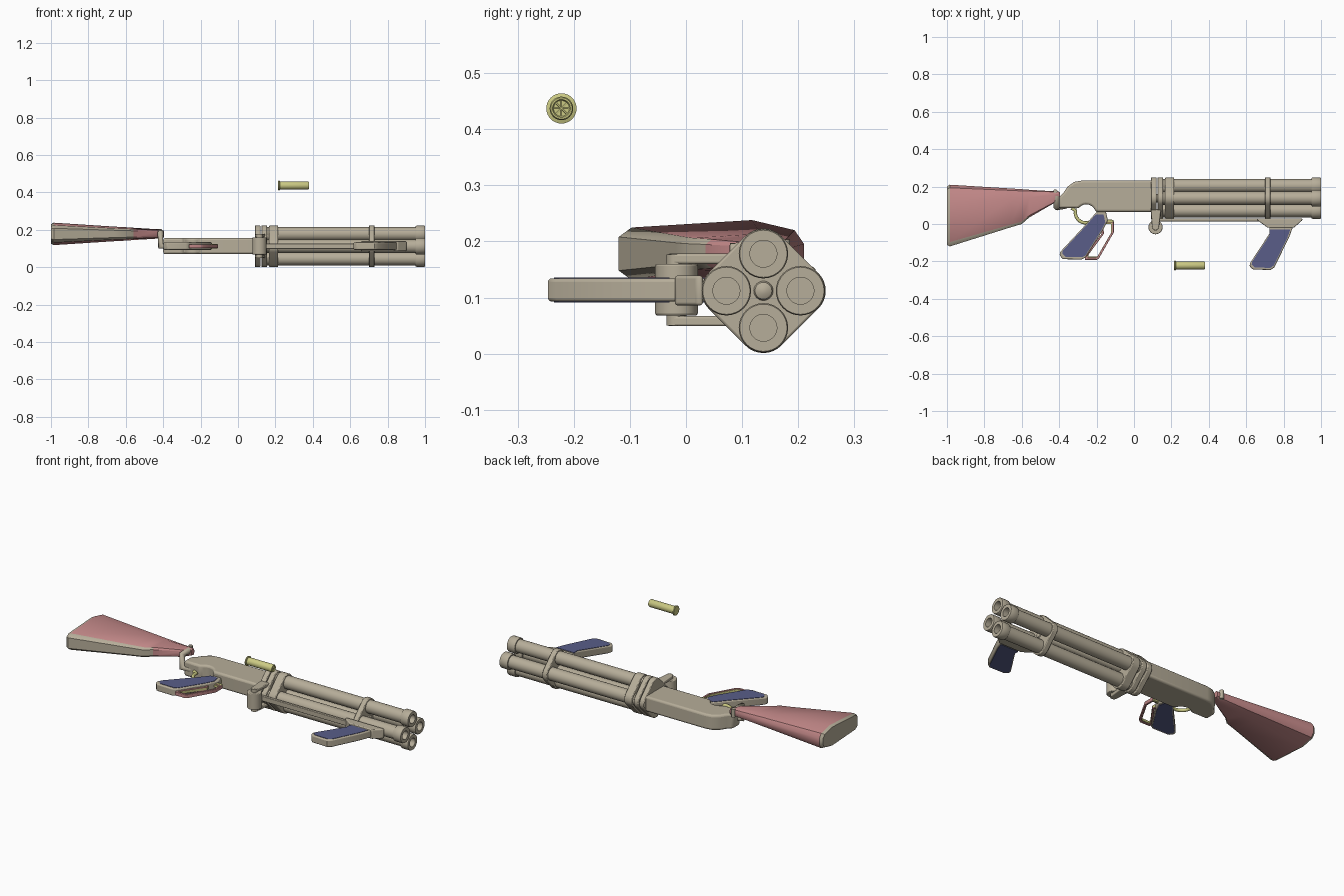
import bpy, bmesh, math
from mathutils import Vector

if "Cube" in bpy.data.objects:
    bpy.data.objects.remove(bpy.data.objects["Cube"])


def material(name, rgb):
    m = bpy.data.materials.new(name)
    m.use_nodes = True
    m.diffuse_color = (*rgb, 1)
    m.node_tree.nodes["Principled BSDF"].inputs["Base Color"].default_value = (*rgb, 1)
    return m


TAN = material("warm grey metal", (0.47, 0.42, 0.32))
PINK = material("dusty pink", (0.55, 0.25, 0.25))
BLUE = material("slate blue", (0.10, 0.11, 0.25))
YELLOW = material("pale yellow", (0.60, 0.59, 0.23))
AXIS_Y, AXIS_Z, OFFSET = 0.138, 0.112, 0.066
DIRS = [(math.cos(a * math.pi / 2), math.sin(a * math.pi / 2)) for a in range(4)]


def finish(name, bm, mats, bevel=0.0, segments=3):
    bmesh.ops.recalc_face_normals(bm, faces=bm.faces)
    me = bpy.data.meshes.new(name)
    bm.to_mesh(me)
    bm.free()
    ob = bpy.data.objects.new(name, me)
    bpy.context.collection.objects.link(ob)
    for m in mats:
        me.materials.append(m)
    bpy.ops.object.select_all(action='DESELECT')
    ob.select_set(True)
    bpy.context.view_layer.objects.active = ob
    bpy.ops.object.shade_smooth_by_angle(angle=math.radians(35))
    if bevel:
        mod = ob.modifiers.new("rounding", 'BEVEL')
        mod.width, mod.segments = bevel, segments
        mod.limit_method, mod.angle_limit = 'ANGLE', math.radians(40)
    return ob


def prism(name, points, depth, mat, bevel=0.0, hole=None):
    """Flat outline in xy, pushed through the depth range in z."""
    bm = bmesh.new()
    z0, z1 = depth
    loops = [points] + ([hole] if hole else [])
    rings = [[[bm.verts.new((x, y, z)) for x, y in p] for z in depth] for p in loops]
    n = len(points)
    for lo, hi in rings:
        for i in range(n):
            j = (i + 1) % n
            bm.faces.new((lo[i], lo[j], hi[j], hi[i]))
    for k in range(2):
        if hole:
            a, b = rings[0][k], rings[1][k]
            for i in range(n):
                j = (i + 1) % n
                bm.faces.new((a[i], a[j], b[j], b[i]))
        else:
            bm.faces.new(rings[0][k])
    return finish(name, bm, [mat], bevel)


def lathe(name, profile, y, z, mat, sides=32):
    """Turn (x, radius) points about an axis parallel to x."""
    bm = bmesh.new()
    rings = []
    for x, r in profile:
        rings.append([bm.verts.new((x, y + r * math.cos(t * math.tau / sides),
                                    z + r * math.sin(t * math.tau / sides))) for t in range(sides)])
    for a, b in zip(rings, rings[1:]):
        for i in range(sides):
            j = (i + 1) % sides
            bm.faces.new((a[i], a[j], b[j], b[i]))
    bm.faces.new(rings[0])
    bm.faces.new(rings[-1])
    return finish(name, bm, [mat])


def rod(name, points, radius, mat):
    cu = bpy.data.curves.new(name, 'CURVE')
    cu.dimensions = '3D'
    cu.bevel_depth, cu.bevel_resolution, cu.use_fill_caps = radius, 3, True
    sp = cu.splines.new('POLY')
    sp.points.add(len(points) - 1)
    for p, co in zip(sp.points, points):
        p.co = (*co, 1)
    cu.materials.append(mat)
    ob = bpy.data.objects.new(name, cu)
    bpy.context.collection.objects.link(ob)


def arc(cx, cy, r, a0, a1, n):
    return [(cx + r * math.cos(math.radians(a0 + (a1 - a0) * i / n)),
             cy + r * math.sin(math.radians(a0 + (a1 - a0) * i / n))) for i in range(n + 1)]


def scaled(points, f):
    c = sum((Vector(p) for p in points), Vector((0, 0))) / len(points)
    return [tuple(c + (Vector(p) - c) * f) for p in points]


# Four barrels with muzzle collars and open bores, around a centre rod
for i, (dy, dz) in enumerate(DIRS):
    lathe(f"barrel_{i + 1}",
          [(0.13, 0.036), (0.95, 0.036), (0.95, 0.042), (0.954, 0.044), (0.996, 0.044),
           (1.0, 0.042), (1.0, 0.024), (0.8, 0.024)],
          AXIS_Y + OFFSET * dy, AXIS_Z + OFFSET * dz, TAN)
lathe("centre_rod", [(0.1, 0.022), (0.72, 0.022), (0.735, 0.015), (0.74, 0.006)], AXIS_Y, AXIS_Z, TAN)


# Rounded diamond plates clamping the barrels
def clamp(name, x0, x1, r=0.045):
    bm = bmesh.new()
    outline = []
    for k, (dy, dz) in enumerate(DIRS):
        outline += arc(AXIS_Y + OFFSET * dy, AXIS_Z + OFFSET * dz, r, 90 * k - 45, 90 * k + 45, 8)
    ends = [[bm.verts.new((x, y, z)) for y, z in outline] for x in (x0, x1)]
    for i in range(len(outline)):
        j = (i + 1) % len(outline)
        bm.faces.new((ends[0][i], ends[0][j], ends[1][j], ends[1][i]))
    for e in ends:
        bm.faces.new(e)
    finish(name, bm, [TAN], 0.004, 2)


clamp("breech_plate", 0.09, 0.12)
clamp("hinge_plate", 0.125, 0.155)
clamp("barrel_block", 0.167, 0.215)
clamp("barrel_band", 0.70, 0.73)

# Receiver, with a rounded notch above the trigger
receiver = [(-0.40, 0.085), (-0.34, 0.085)] + arc(-0.255, 0.055, 0.05, 145, 15, 10)
receiver += [(-0.19, 0.065), (0.1, 0.065), (0.1, 0.232), (-0.28, 0.232), (-0.32, 0.225),
             (-0.355, 0.2), (-0.375, 0.17), (-0.40, 0.145)]
prism("receiver", receiver, (0.07, 0.156), TAN, 0.018)

# Trigger guard and trigger
rod("trigger_guard", [(x, y, AXIS_Z) for x, y in
                      [(-0.335, 0.085)] + arc(-0.258, 0.062, 0.056, 170, 330, 12)
                      + [(-0.19, 0.05), (-0.17, 0.06)]], 0.009, YELLOW)
prism("trigger", [(-0.2, 0.07), (-0.15, 0.07), (-0.145, 0.025), (-0.11, 0.022), (-0.11, 0.008),
                  (-0.17, 0.008), (-0.2, 0.03)], (0.1, 0.124), YELLOW, 0.003)

# Lever loop beside the rear grip, with a thin lining
loop = [(-0.185, 0.015), (-0.108, 0.015), (-0.108, -0.045), (-0.187, -0.183), (-0.2, -0.192),
        (-0.262, -0.192), (-0.262, -0.168), (-0.172, -0.05)]
mid = [(-0.174, 0.006), (-0.118, 0.006), (-0.118, -0.043), (-0.194, -0.174), (-0.203, -0.18),
       (-0.248, -0.18), (-0.247, -0.168), (-0.16, -0.05)]
prism("lever_loop", loop, (0.102, 0.122), PINK, 0.002, mid)
prism("lever_lining", scaled(mid, 1.04), (0.106, 0.118), YELLOW, 0, scaled(mid, 0.94))

# Grips: metal frame with a coloured panel on each side
rear = [(-0.2, 0.065), (-0.255, 0.0), (-0.395, -0.15), (-0.398, -0.168), (-0.38, -0.188),
        (-0.28, -0.19), (-0.26, -0.18), (-0.165, -0.03), (-0.14, 0.02), (-0.15, 0.065)]
front = [(0.725, -0.015), (0.725, -0.05), (0.62, -0.21), (0.618, -0.225), (0.635, -0.243),
         (0.73, -0.246), (0.75, -0.232), (0.83, -0.07), (0.85, -0.015)]
for label, shape in (("rear", rear), ("front", front)):
    prism(label + "_grip_frame", shape, (0.093, 0.134), TAN, 0.006)
    for side, z in (("left", 0.132), ("right", 0.091)):
        prism(f"{label}_grip_panel_{side}", scaled(shape, 0.89), (z, z + 0.004), BLUE)

# Rail below the barrels and the front grip mount
prism("rail", [(0.12, 0.014), (0.89, 0.014), (0.89, 0.03), (0.12, 0.03)], (0.098, 0.126), TAN, 0.003)
prism("grip_mount", [(0.66, 0.02), (0.715, -0.02), (0.855, -0.02), (0.9, 0.02), (0.9, 0.03),
                     (0.66, 0.03)], (0.086, 0.139), TAN, 0.008)

# Barrel hinge: knuckle between two arms
prism("hinge_knuckle", arc(0.115, -0.017, 0.038, 0, 345, 23), (0.068, 0.16), TAN, 0.004)
prism("hinge_pin", arc(0.115, -0.017, 0.018, 0, 345, 23), (0.05, 0.177), TAN)
for side, z in (("left", 0.16), ("right", 0.049)):
    prism("hinge_arm_" + side, [(0.09, 0.08)] + arc(0.115, -0.014, 0.019, 180, 360, 10) + [(0.145, 0.08)],
          (z, z + 0.018), TAN, 0.004)

# Stock: eight-sided section lofted along its length, with a metal butt and underside
SECTION = [(0, -0.5), (0, 0.5), (0.07, 0.78), (0.72, 1), (0.95, 0.7), (1, 0.3), (1, -0.3),
           (0.95, -0.7), (0.72, -1), (0.07, -0.78)]
STATIONS = [(-1.0, -0.112, 0.2, 0.052), (-0.985, -0.12, 0.21, 0.06), (-0.66, -0.018, 0.19, 0.039),
            (-0.6, 0.0, 0.186, 0.036), (-0.56, 0.035, 0.183, 0.033), (-0.43, 0.11, 0.175, 0.025),
            (-0.395, 0.145, 0.172, 0.018)]
bm = bmesh.new()
rings = [[bm.verts.new((x, lo + (hi - lo) * f, 0.178 + half * w)) for f, w in SECTION]
         for x, lo, hi, half in STATIONS]
for a, b in zip(rings, rings[1:]):
    for i in range(len(SECTION)):
        j = (i + 1) % len(SECTION)
        bm.faces.new((a[i], a[j], b[j], b[i]))
bm.faces.new(rings[0])
bm.faces.new(rings[-1])
bmesh.ops.recalc_face_normals(bm, faces=bm.faces)
for f in bm.faces:
    c = f.calc_center_median()
    underside = f.normal.y < -0.5 and c.x < -0.56
    f.material_index = 1 if c.x < -0.98 or underside else 0
finish("stock", bm, [PINK, TAN])

# Folding stock hinge
rod("stock_link", [(-0.36, 0.1, 0.112), (-0.414, 0.09, 0.112), (-0.414, 0.09, 0.185),
                   (-0.414, 0.15, 0.185)], 0.017, TAN)
rod("stock_pin", [(-0.42, 0.175, 0.155), (-0.42, 0.175, 0.203)], 0.011, TAN)

# Loose cartridge: rimmed case with a crimped end
SY, SZ = -0.222, 0.437
lathe("cartridge", [(0.215, 0.025), (0.217, 0.027), (0.222, 0.027), (0.224, 0.021), (0.376, 0.021),
                    (0.38, 0.019), (0.38, 0.016), (0.376, 0.014)], SY, SZ, YELLOW)
for k in range(4):
    dy, dz = 0.013 * math.cos(k * math.pi / 4), 0.013 * math.sin(k * math.pi / 4)
    rod(f"crimp_fold_{k + 1}", [(0.376, SY - dy, SZ - dz), (0.376, SY + dy, SZ + dz)], 0.0015, YELLOW)
